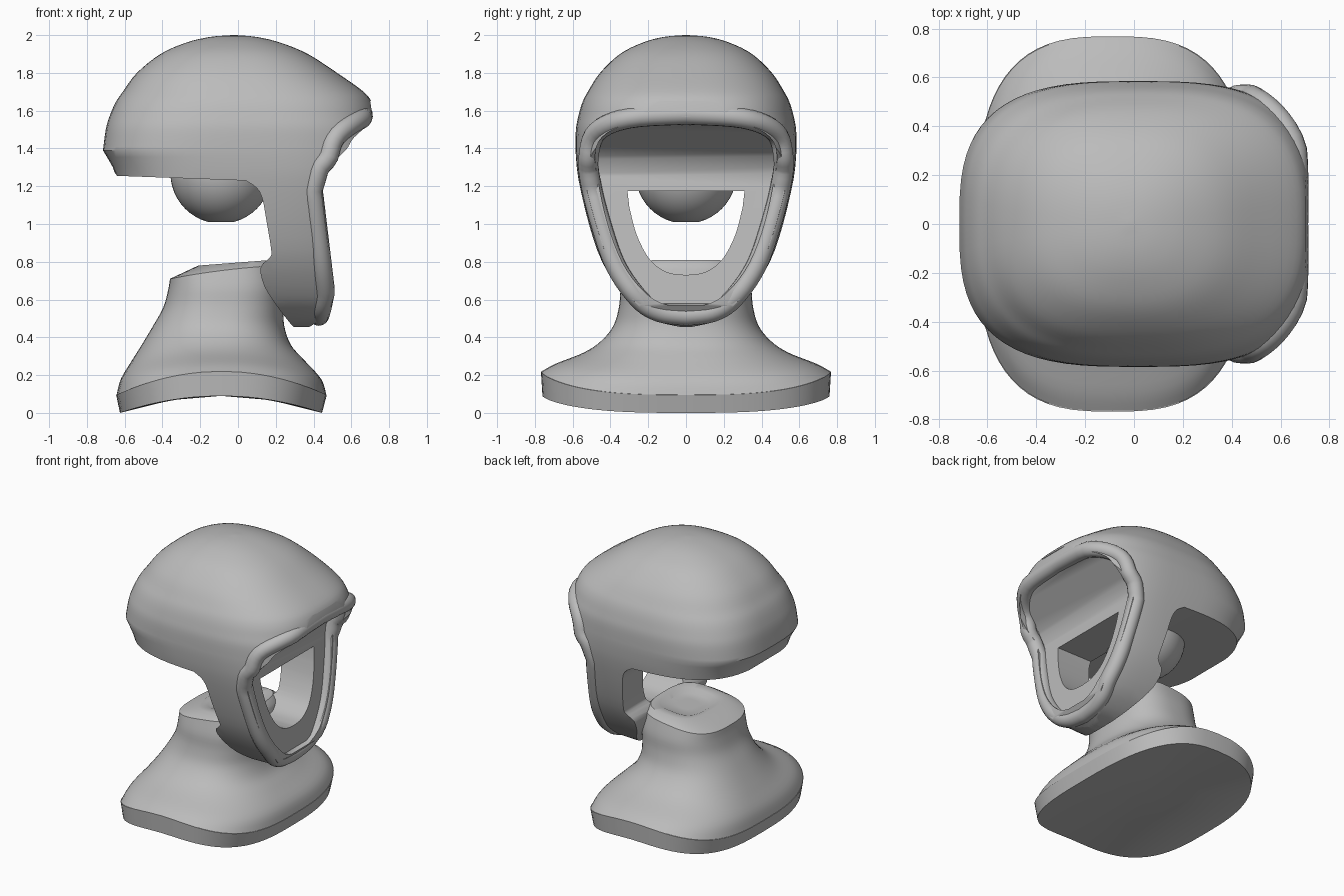
import bpy, bmesh, math
from mathutils import Vector

if "Cube" in bpy.data.objects:
    bpy.data.objects.remove(bpy.data.objects["Cube"])

gray = bpy.data.materials.new("light gray")
gray.use_nodes = True
gray.diffuse_color = (0.5, 0.5, 0.5, 1)
gray.node_tree.nodes["Principled BSDF"].inputs["Base Color"].default_value = (0.5, 0.5, 0.5, 1)


def finish(name, bm):
    bmesh.ops.recalc_face_normals(bm, faces=bm.faces)
    mesh = bpy.data.meshes.new(name)
    bm.to_mesh(mesh)
    bm.free()
    ob = bpy.data.objects.new(name, mesh)
    bpy.context.collection.objects.link(ob)
    mesh.materials.append(gray)
    return ob


def spline(points, steps):
    """Smooth curve through a list of tuples."""
    out = []
    for i in range(len(points) - 1):
        p = [points[min(max(i + k, 0), len(points) - 1)] for k in (-1, 0, 1, 2)]
        for s in range(steps):
            t = s / steps
            out.append(tuple(0.5 * (2 * b + (c - a) * t + (2 * a - 5 * b + 4 * c - d) * t * t
                                    + (3 * b - a - 3 * c + d) * t ** 3) for a, b, c, d in zip(*p)))
    return out + [points[-1]]


def loft(name, rings, sides=72):
    """Rings: height, back x, front x, half width, squareness, sag at ends, tilt."""
    bm = bmesh.new()
    loops = []
    for z, x0, x1, hy, n, sag, tilt in rings:
        loop = []
        for i in range(sides):
            a = math.tau * i / sides
            u = math.copysign(abs(math.cos(a)) ** (2 / n), math.cos(a))
            v = math.copysign(abs(math.sin(a)) ** (2 / n), math.sin(a))
            loop.append(bm.verts.new(((x0 + x1) / 2 + u * (x1 - x0) / 2, v * hy,
                                      z + sag * (1 - u * u) + tilt * u)))
        loops.append(loop)
    for a, b in zip(loops, loops[1:]):
        for i in range(sides):
            j = (i + 1) % sides
            bm.faces.new((a[i], a[j], b[j], b[i]))
    # Both ends close with an inner ring and a fan that follow the sag
    for loop, ring in ((loops[0], rings[0]), (loops[-1], rings[-1])):
        centre = sum((v.co for v in loop), Vector()) / sides
        half = (ring[2] - ring[1]) / 2
        inner = [bm.verts.new(centre + (v.co - centre) * 0.5) for v in loop]
        for v in inner:
            u = (v.co.x - centre.x) / half
            v.co.z = ring[0] + ring[5] * (1 - u * u) + ring[6] * u
        tip = bm.verts.new((centre.x, 0, ring[0] + ring[5]))
        for i in range(sides):
            j = (i + 1) % sides
            bm.faces.new((loop[i], loop[j], inner[j], inner[i]))
            bm.faces.new((inner[i], inner[j], tip))
    return finish(name, bm)


def prism(name, outline, axis, low, high):
    """Extrude an outline of (horizontal, z) points along x or y."""
    bm = bmesh.new()
    place = (lambda h, z, d: (d, h, z)) if axis == "x" else (lambda h, z, d: (h, d, z))
    a, b = ([bm.verts.new(place(h, z, d)) for h, z in outline] for d in (low, high))
    bm.faces.new(a)
    bm.faces.new(b)
    for i in range(len(a)):
        j = (i + 1) % len(a)
        bm.faces.new((a[i], a[j], b[j], b[i]))
    return finish(name, bm)


def cut(target, tool, operation):
    mod = target.modifiers.new("cut", "BOOLEAN")
    mod.object, mod.operation, mod.solver = tool, operation, "EXACT"
    graph = bpy.context.evaluated_depsgraph_get()
    mesh = bpy.data.meshes.new_from_object(target.evaluated_get(graph))
    target.modifiers.clear()
    target.data = mesh
    bpy.data.objects.remove(tool)


def both(half):
    """Mirror a half outline that starts and ends on the centre line."""
    return half + [(-y, z) for y, z in half[-2:0:-1]]


# Head: rounded shell narrowing to the chin
chin = [(0.455, 0.03), (0.48, 0.14), (0.53, 0.23), (0.62, 0.33), (0.8, 0.445),
        (1.0, 0.515), (1.24, 0.57), (1.39, 0.585)]
rings = spline([(z, -0.642 if z < 1.3 else -0.715, 0.75, y, 3, 0, 0) for z, y in chin], 3)
crown = [(1.39, -0.715, 0.75, 0.585), (1.5, -0.70, 0.745, 0.583), (1.57, -0.68, 0.73, 0.57),
         (1.64, -0.65, 0.71, 0.55), (1.7, -0.61, 0.665, 0.52), (1.8, -0.535, 0.525, 0.455),
         (1.9, -0.41, 0.37, 0.35), (1.96, -0.275, 0.225, 0.23), (1.99, -0.15, 0.1, 0.12),
         (2.0, -0.03, -0.01, 0.01)]
rings = rings[:-1] + spline([r + (3 - 0.8 * i / 9, 0, 0) for i, r in enumerate(crown)], 4)
head = loft("helmet_shell", rings)

# Side profile trims the sloped brow, front post and the open neck gap
gap_corner = spline([(0.28, 0.47), (0.21, 0.56), (0.14, 0.67), (0.12, 0.77), (0.17, 0.825), (0.175, 0.87),
                     (0.15, 1.02), (0.13, 1.13), (0.10, 1.19), (0.04, 1.23)], 3)
profile = gap_corner + [(-0.64, 1.255), (-0.9, 1.6), (-0.9, 2.1), (0.9, 2.1), (0.9, 1.72),
                        (0.70, 1.65), (0.712, 1.57), (0.68, 1.505), (0.46, 1.28), (0.44, 1.22),
                        (0.505, 0.64), (0.5, 0.57), (0.45, 0.5), (0.37, 0.45), (0.3, 0.45)]
cut(head, prism("side_profile", profile, "y", -1, 1), "INTERSECT")

# Face recess under the brow
face = both(spline([(0, 0.55), (0.17, 0.60), (0.31, 0.75), (0.40, 0.95), (0.46, 1.2),
                    (0.48, 1.38), (0.42, 1.48), (0.26, 1.54), (0, 1.55)], 4))
recess = prism("face_recess", face, "x", 0.2, 1)
depth = [(0.9, 1.62), (0.64, 1.53), (0.42, 1.36), (0.38, 1.27), (0.395, 1.18), (0.47, 0.58), (0.9, 0.4)]
cut(recess, prism("recess_depth", depth, "y", -1, 1), "INTERSECT")
cut(head, recess, "DIFFERENCE")

# U-shaped opening through the front post
opening = both([(0, 1.175), (0.31, 1.175)] +
               spline([(0.30, 1.09), (0.26, 0.94), (0.19, 0.81), (0.1, 0.745), (0, 0.73)], 4))
cut(head, prism("face_opening", opening, "x", -0.2, 1), "DIFFERENCE")

# Rounded rim following the edge of the face
front = [(0.4, 0.44), (0.55, 0.49), (0.64, 0.51), (1.18, 0.445), (1.3, 0.48), (1.5, 0.675), (1.57, 0.71), (1.7, 0.7)]


def front_x(y, z):
    for (za, xa), (zb, xb) in zip(front, front[1:]):
        if z <= zb:
            flat = xa + (xb - xa) * (z - za) / (zb - za)
            break
    return min(flat, 0.74 * (1 - min(abs(y) / 0.6, 0.95) ** 3) ** (1 / 3))


edge = both(spline([(0, 0.515), (0.14, 0.535), (0.25, 0.605), (0.37, 0.775), (0.45, 1.0),
                    (0.505, 1.22), (0.515, 1.36), (0.47, 1.49), (0.3, 1.56), (0, 1.58)], 5))
curve = bpy.data.curves.new("face_rim_path", "CURVE")
curve.dimensions = "3D"
curve.bevel_depth = 0.054
curve.bevel_resolution = 6
path = curve.splines.new("POLY")
path.points.add(len(edge) - 1)
path.use_cyclic_u = True
for p, (y, z) in zip(path.points, edge):
    p.co = (front_x(y, z) - 0.05, y, z, 1)
curve.materials.append(gray)
tube = bpy.data.objects.new("face_rim_path", curve)
bpy.context.collection.objects.link(tube)
mesh = bpy.data.meshes.new_from_object(tube.evaluated_get(bpy.context.evaluated_depsgraph_get()))
bpy.data.objects.remove(tube)
rim = bpy.data.objects.new("face_rim", mesh)
bpy.context.collection.objects.link(rim)

# Ball hanging under the shell
bm = bmesh.new()
bmesh.ops.create_uvsphere(bm, u_segments=48, v_segments=24, radius=0.268)
for v in bm.verts:
    v.co = (v.co.x - 0.09, v.co.y, max(v.co.z + 1.27, 1.01))
ball = finish("inner_ball", bm)

# Base plate with an arched underside
plate = loft("base_plate", [(0.0, -0.625, 0.445, 0.76, 2.9, 0.09, 0),
                            (0.095, -0.645, 0.47, 0.768, 2.9, 0.125, 0)])

# Shoulders sweeping up into the neck, with a shallow hollow on top
neck = loft("neck", spline([(0.094, -0.643, 0.468, 0.766, 2.9, 0.125, 0), (0.18, -0.62, 0.44, 0.69, 2.8, 0.08, 0),
                            (0.28, -0.56, 0.35, 0.54, 2.5, 0.04, 0), (0.36, -0.51, 0.28, 0.45, 2.4, 0.02, 0),
                            (0.46, -0.45, 0.245, 0.385, 2.4, 0, 0), (0.56, -0.395, 0.24, 0.355, 2.5, 0, 0),
                            (0.66, -0.37, 0.24, 0.345, 2.6, 0, 0.01), (0.745, -0.36, 0.21, 0.32, 2.8, 0.01, 0.035)], 4)
            + [(0.795, -0.21, 0.18, 0.26, 3, 0, 0.015), (0.79, -0.17, 0.14, 0.19, 3, 0, 0.015),
               (0.77, -0.14, 0.11, 0.15, 2.6, 0, 0.01)])

bpy.ops.object.select_all(action="DESELECT")
for ob in (head, rim, ball, plate, neck):
    ob.select_set(True)
bpy.context.view_layer.objects.active = head
bpy.ops.object.shade_smooth_by_angle(angle=math.radians(35))
